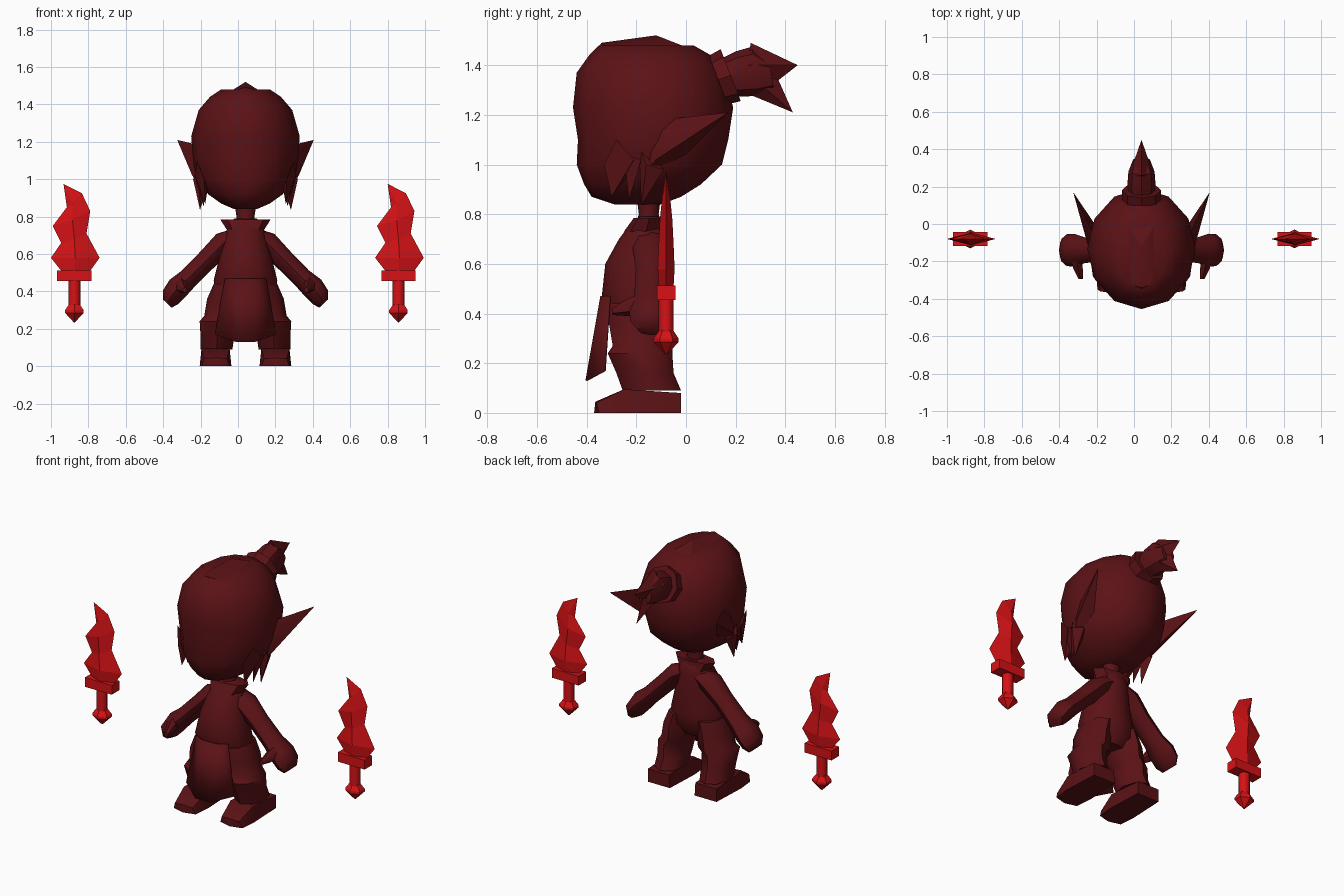
import bpy, bmesh, math
from mathutils import Vector

CX = 0.04  # the figure stands slightly right of centre


def material(name, rgb):
    m = bpy.data.materials.new(name)
    m.diffuse_color = (*rgb, 1)
    return m


DARK = material("dark_red", (0.105, 0.006, 0.008))
BRIGHT = material("bright_red", (0.68, 0.006, 0.008))


def finish(name, bm, mat, x=CX, smooth=40):
    bmesh.ops.recalc_face_normals(bm, faces=bm.faces)
    me = bpy.data.meshes.new(name)
    bm.to_mesh(me)
    bm.free()
    me.materials.append(mat)
    ob = bpy.data.objects.new(name, me)
    ob.location.x = x
    bpy.context.collection.objects.link(ob)
    if smooth:
        bpy.ops.object.select_all(action='DESELECT')
        bpy.context.view_layer.objects.active = ob
        ob.select_set(True)
        bpy.ops.object.shade_smooth_by_angle(angle=math.radians(smooth))
    return ob


def loft(name, rings, u, v, n=10, mat=DARK, x=CX, smooth=50):
    """Skin elliptical rings (centre, radius along u, radius along v)."""
    bm = bmesh.new()
    u, v = Vector(u).normalized(), Vector(v).normalized()
    loops = []
    for c, ru, rv in rings:
        loops.append([bm.verts.new(Vector(c) + u * ru * math.sin(2 * math.pi * i / n)
                                   + v * rv * math.cos(2 * math.pi * i / n)) for i in range(n)])
    for a, b in zip(loops, loops[1:]):
        for i in range(n):
            j = (i + 1) % n
            bm.faces.new((a[i], a[j], b[j], b[i]))
    bm.faces.new(loops[0])
    bm.faces.new(loops[-1])
    return finish(name, bm, mat, x, smooth)


def upright(name, rows, n=10, cx=0, **kw):
    """Horizontal rings from rows of z, front y, back y, half width, x offset."""
    rings = [((cx + r[4] if len(r) > 4 else cx, (r[1] + r[2]) / 2, r[0]), r[3], (r[2] - r[1]) / 2)
             for r in rows]
    return loft(name, rings, (1, 0, 0), (0, -1, 0), n, **kw)


def hull(name, pts, mat=DARK, x=CX, smooth=30):
    bm = bmesh.new()
    for p in pts:
        bm.verts.new(p)
    out = bmesh.ops.convex_hull(bm, input=bm.verts)
    loose = [e for e in out["geom_interior"] if isinstance(e, bmesh.types.BMVert)]
    bmesh.ops.delete(bm, geom=loose, context='VERTS')
    return finish(name, bm, mat, x, smooth)


# Head with a raised hair ridge on top
upright("head", [(0.84, -0.29, -0.10, 0.06), (0.87, -0.38, -0.02, 0.13), (0.92, -0.41, 0.06, 0.20),
                 (1.00, -0.44, 0.145, 0.26), (1.10, -0.435, 0.17, 0.28), (1.23, -0.455, 0.19, 0.29),
                 (1.37, -0.44, 0.15, 0.25), (1.44, -0.39, 0.10, 0.19), (1.48, -0.35, 0.03, 0.13)], n=12)
ridge = [(0, -0.44, 1.37), (0, -0.34, 1.49), (0, -0.12, 1.52), (0, 0.10, 1.43)]
hull("hair_ridge", ridge + [(s * 0.075, y, 1.473) for s in (-1, 1) for y in (-0.32, 0.0)])

# Ponytail: band and forked tail pointing backwards
tilt = (0, 0.36, -0.93)
loft("hair_band", [((0, 0.13, 1.34), 0.105, 0.105), ((0, 0.18, 1.36), 0.105, 0.112)],
     (1, 0, 0), tilt, 8, smooth=30)
loft("ponytail", [((0, 0.15, 1.35), 0.07, 0.075), ((0, 0.215, 1.365), 0.075, 0.092),
                  ((0, 0.28, 1.375), 0.07, 0.10), ((0, 0.345, 1.36), 0.045, 0.06)],
     (1, 0, 0), (0, 0.15, -1), 8, smooth=35)
hull("ponytail_tip_upper", [(0.07, 0.25, 1.40), (-0.07, 0.25, 1.40), (0, 0.26, 1.49),
                            (0, 0.36, 1.33), (0, 0.45, 1.40)])
hull("ponytail_tip_lower", [(0.055, 0.27, 1.35), (-0.055, 0.27, 1.35), (0, 0.35, 1.255),
                            (0, 0.26, 1.28), (0, 0.37, 1.345), (0, 0.43, 1.21)])

# Neck, torso and collar
upright("neck", [(0.74, -0.21, -0.10, 0.055), (0.80, -0.19, -0.11, 0.048), (0.88, -0.20, -0.10, 0.06)], 8)
upright("torso", [(0.32, -0.28, -0.10, 0.11), (0.38, -0.31, -0.06, 0.16), (0.46, -0.34, -0.05, 0.17),
                  (0.60, -0.325, -0.06, 0.135), (0.70, -0.27, -0.06, 0.11),
                  (0.76, -0.225, -0.075, 0.09), (0.79, -0.19, -0.10, 0.06)], 12)
upright("collar", [(0.73, -0.25, -0.07, 0.10), (0.785, -0.21, -0.085, 0.135)], 8, smooth=30)

# Front cloth flap, curved round the body
bm = bmesh.new()
rows = [[(-0.11, -0.31, 0.47), (-0.05, -0.345, 0.47), (0.05, -0.345, 0.47), (0.11, -0.31, 0.47)],
        [(-0.165, -0.33, 0.17), (-0.05, -0.405, 0.13), (0.05, -0.405, 0.13), (0.165, -0.33, 0.17)]]
grid = [[bm.verts.new(p) for p in r] for r in rows]
for i in range(3):
    bm.faces.new((grid[0][i], grid[0][i + 1], grid[1][i + 1], grid[1][i]))
flap = finish("front_flap", bm, DARK)
thick = flap.modifiers.new("thickness", 'SOLIDIFY')
thick.thickness = 0.008

for s, side in ((-1, "left"), (1, "right")):
    def mir(pts):
        return [(s * p[0], p[1], p[2]) for p in pts]

    # Pointed ears and the hair locks in front of them
    hull(side + "_ear", mir([(0.24, -0.18, 1.12), (0.26, -0.05, 1.185), (0.24, -0.17, 0.96),
                             (0.25, 0.0, 1.04), (0.285, -0.12, 1.02), (0.29, -0.06, 1.14),
                             (0.365, 0.17, 1.21)]))
    hull(side + "_ear_lock", mir([(0.25, -0.19, 1.08), (0.28, -0.16, 1.0), (0.25, -0.09, 0.98),
                                  (0.20, -0.14, 0.98), (0.243, -0.18, 0.835)]))
    hull(side + "_face_lock", mir([(0.26, -0.28, 1.10), (0.22, -0.33, 1.0), (0.27, -0.21, 1.02),
                                   (0.20, -0.23, 0.96), (0.215, -0.30, 0.87)]))
    hull(side + "_middle_lock", mir([(0.26, -0.25, 1.04), (0.27, -0.18, 1.02), (0.20, -0.20, 0.96),
                                     (0.225, -0.23, 0.855)]))

    # Arm ending in a mitten hand with a thumb
    arm = [(0.05, 0.70, 0.045, 0.07), (0.11, 0.665, 0.062, 0.075), (0.20, 0.575, 0.056, 0.062),
           (0.30, 0.475, 0.054, 0.068), (0.36, 0.42, 0.062, 0.088), (0.40, 0.37, 0.055, 0.085),
           (0.418, 0.335, 0.032, 0.055)]
    loft(side + "_arm", [((s * x, -0.14, z), r, ry) for x, z, r, ry in arm],
         (s * 0.73, 0, 0.68), (0, 1, 0), 8)
    loft(side + "_thumb", [((s * 0.35, -0.17, 0.44), 0.035, 0.045), ((s * 0.34, -0.235, 0.425), 0.03, 0.035),
                           ((s * 0.325, -0.295, 0.408), 0.013, 0.014)], (1, 0, 0), (0, 0, 1), 6)

    # Leg with trouser cuff, then foot
    upright(side + "_leg", [(0.44, -0.31, -0.06, 0.08, s * 0.09), (0.36, -0.31, -0.055, 0.09, s * 0.115),
                            (0.27, -0.295, -0.055, 0.095, s * 0.125), (0.24, -0.315, -0.055, 0.095, s * 0.15),
                            (0.16, -0.28, -0.05, 0.09, s * 0.15), (0.09, -0.255, -0.02, 0.085, s * 0.155)], 8)
    hull(side + "_foot", mir([(x, y, z) for x, y, z in (
        (0.085, -0.02, 0), (0.235, -0.02, 0), (0.09, -0.02, 0.08), (0.235, -0.02, 0.08),
        (0.075, -0.25, 0), (0.245, -0.25, 0), (0.085, -0.25, 0.095), (0.235, -0.25, 0.095),
        (0.085, -0.35, 0), (0.235, -0.35, 0), (0.10, -0.36, 0.04), (0.22, -0.36, 0.04),
        (0.16, -0.37, 0), (0.16, -0.365, 0.045))]), smooth=45)

# A pair of identical jagged swords
SY = -0.08
LEFT = [(-0.07, 0.51), (-0.125, 0.58), (-0.07, 0.66), (-0.115, 0.75), (-0.04, 0.85)]
RIGHT = [(0.085, 0.51), (0.135, 0.58), (0.065, 0.71), (0.085, 0.83), (0.04, 0.925)]
SPINE = [(0, 0.51), (0.005, 0.58), (0, 0.68), (-0.01, 0.78), (-0.01, 0.87)]
DEPTH = [0.03, 0.034, 0.03, 0.025, 0.016]
for x, side in ((-0.875, "left"), (0.858, "right")):
    bm = bmesh.new()
    edges = [[bm.verts.new((px, SY, z)) for px, z in line] for line in (LEFT, RIGHT)]
    tip = bm.verts.new((-0.058, SY, 0.975))
    for f in (-1, 1):
        mid = [bm.verts.new((px, SY + f * d, z)) for (px, z), d in zip(SPINE, DEPTH)]
        for edge in edges:
            for i in range(4):
                bm.faces.new((mid[i], edge[i], edge[i + 1], mid[i + 1]))
            bm.faces.new((mid[4], edge[4], tip))
    finish(side + "_blade", bm, BRIGHT, x, 0)
    # Guard, grip and pommel
    hull(side + "_guard", [(a, SY + b, z) for a in (-0.092, 0.092) for b in (-0.037, 0.037)
                           for z in (0.455, 0.513)], BRIGHT, x, 0)
    upright(side + "_grip", [(0.31, SY - 0.03, SY + 0.03, 0.032), (0.46, SY - 0.03, SY + 0.03, 0.032)],
            8, mat=BRIGHT, x=x)
    upright(side + "_pommel", [(z, SY - r * 0.88, SY + r * 0.88, r) for z, r in
                               ((0.235, 0.004), (0.285, 0.057), (0.30, 0.057), (0.335, 0.03))],
            6, mat=BRIGHT, x=x, smooth=25)
